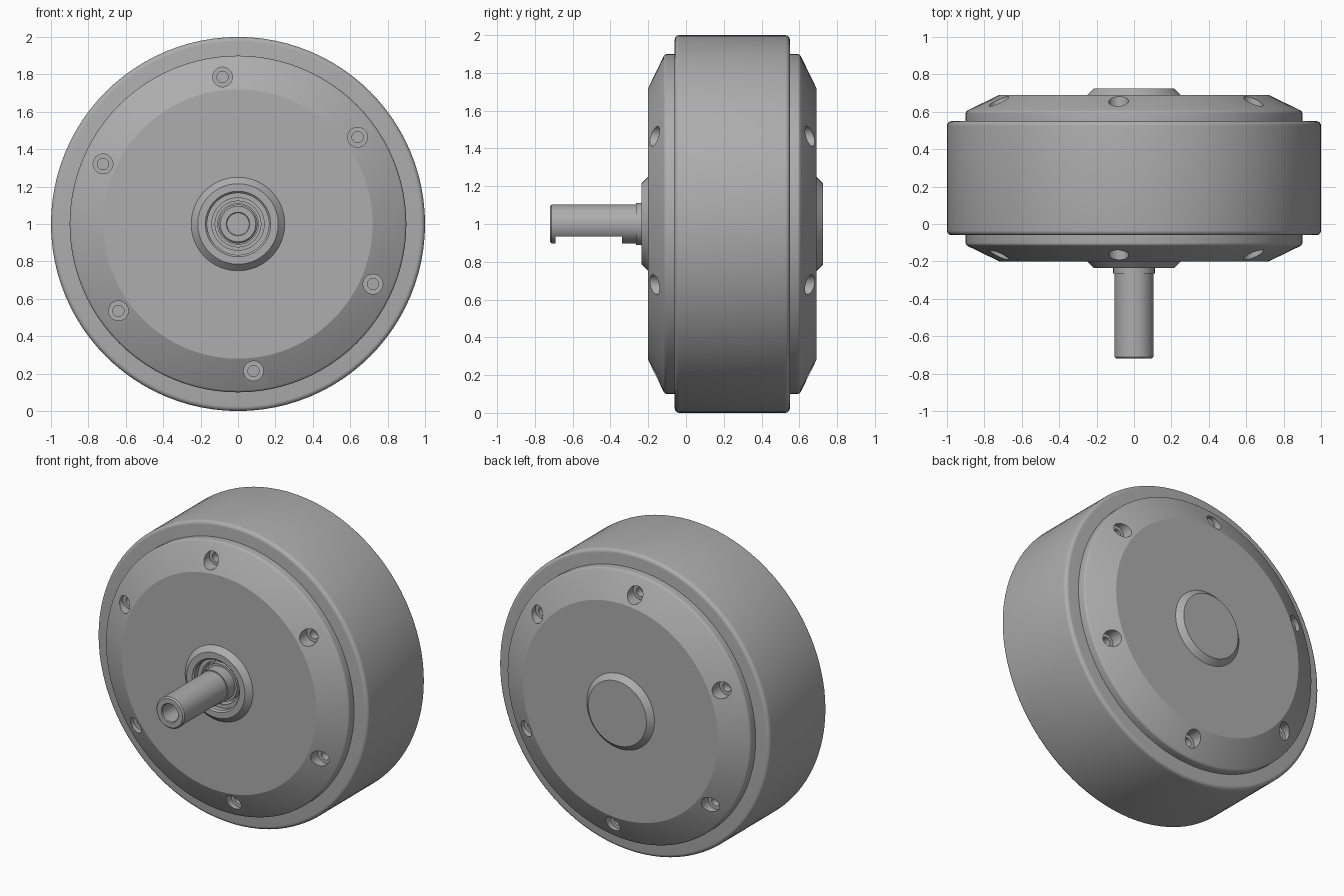
import bpy
import bmesh
from math import sin, cos, pi, radians
from mathutils import Vector

if "Cube" in bpy.data.objects:
    bpy.data.objects.remove(bpy.data.objects["Cube"])

MID_Y = 0.245      # mirror plane between the two covers
AXIS_Z = 1.0       # height of the shaft axis

metal = bpy.data.materials.new("grey metal")
metal.use_nodes = True
metal.diffuse_color = (0.42, 0.42, 0.42, 1)
metal.node_tree.nodes["Principled BSDF"].inputs["Base Color"].default_value = metal.diffuse_color


def add_lathe(bm, profile, sides, x=0.0, z=AXIS_Z):
    """Revolve (radius, y) points about a line along y and cap both ends."""
    rings = []
    for r, y in profile:
        rings.append([bm.verts.new((x + r * cos(2 * pi * i / sides), y,
                                    z + r * sin(2 * pi * i / sides))) for i in range(sides)])
    for a, b in zip(rings, rings[1:]):
        for i in range(sides):
            j = (i + 1) % sides
            bm.faces.new((a[i], a[j], b[j], b[i]))
    bm.faces.new(rings[0])
    bm.faces.new(rings[-1])


def finish(name, bm):
    bmesh.ops.recalc_face_normals(bm, faces=bm.faces)
    mesh = bpy.data.meshes.new(name)
    bm.to_mesh(mesh)
    bm.free()
    obj = bpy.data.objects.new(name, mesh)
    mesh.materials.append(metal)
    bpy.context.collection.objects.link(obj)
    return obj


def lathe(name, profile, sides=96):
    bm = bmesh.new()
    add_lathe(bm, profile, sides)
    return finish(name, bm)


def activate(obj):
    bpy.ops.object.select_all(action='DESELECT')
    obj.select_set(True)
    bpy.context.view_layer.objects.active = obj


def cut(obj, cutter):
    mod = obj.modifiers.new("cut", 'BOOLEAN')
    mod.operation = 'DIFFERENCE'
    mod.solver = 'EXACT'
    mod.object = cutter
    activate(obj)
    bpy.ops.object.modifier_apply(modifier=mod.name)
    bpy.data.objects.remove(cutter)


def smooth(obj):
    activate(obj)
    bpy.ops.object.shade_smooth_by_angle(angle=radians(20))


def arc(r, y, radius, start, end, steps=5):
    """Rounded corner around a centre, as profile points."""
    points = []
    for i in range(steps + 1):
        a = radians(start + (end - start) * i / steps)
        points.append((r + radius * cos(a), y + radius * sin(a)))
    return points


def mirrored(profile):
    return [(r, 2 * MID_Y - y) for r, y in profile]


def screw_holes(profile):
    """Six stepped holes on a circle, as one cutter."""
    bm = bmesh.new()
    for i in range(6):
        a = radians(36 + 60 * i)
        add_lathe(bm, profile, 24, 0.79 * cos(a), AXIS_Z + 0.79 * sin(a))
    return finish("hole_cutter", bm)


# Wide drum with rounded rims
rim = arc(0.975, -0.035, 0.025, -90, 0)
smooth(lathe("drum", rim + mirrored(rim)[::-1]))

# Covers share a tapered outer profile with a raised hub
cover = [(0.25, -0.2), (0.72, -0.2)] + arc(0.88, -0.1, 0.02, -63, 0, 4) + [(0.9, -0.04)]
hub = [(0.215, -0.235)]
recess = [(0.09, -0.13), (0.165, -0.13), (0.165, -0.225), (0.175, -0.235)]
hole = [(0.053, -0.3), (0.053, -0.11), (0.03, -0.11), (0.03, -0.06)]

front_cover = lathe("front_cover", recess + hub + cover)
cut(front_cover, screw_holes(hole))
smooth(front_cover)

back_cover = lathe("back_cover", mirrored(hub + cover))
cut(back_cover, screw_holes(mirrored(hole)))
smooth(back_cover)

# Bearing races inside the front hub
for name, inner, outer, y in (("bearing_outer_race", 0.14, 0.168, -0.19),
                              ("bearing_inner_race", 0.1, 0.125, -0.19)):
    smooth(lathe(name, [(inner, -0.12), (inner, y), (outer, y), (outer, -0.12)], 48))

# Shaft with a collar, a centre bore and a flat on its underside
shaft = lathe("shaft", [(0.058, -0.58), (0.058, -0.715), (0.063, -0.72), (0.095, -0.72),
                        (0.104, -0.711), (0.104, -0.265), (0.111, -0.265), (0.111, -0.12)], 48)
bm = bmesh.new()
bmesh.ops.create_cube(bm, size=1)
bmesh.ops.scale(bm, vec=Vector((0.4, 0.35, 0.2)), verts=bm.verts)
bmesh.ops.translate(bm, vec=Vector((0, -0.515, AXIS_Z - 0.165)), verts=bm.verts)
cut(shaft, finish("flat_cutter", bm))
smooth(shaft)
